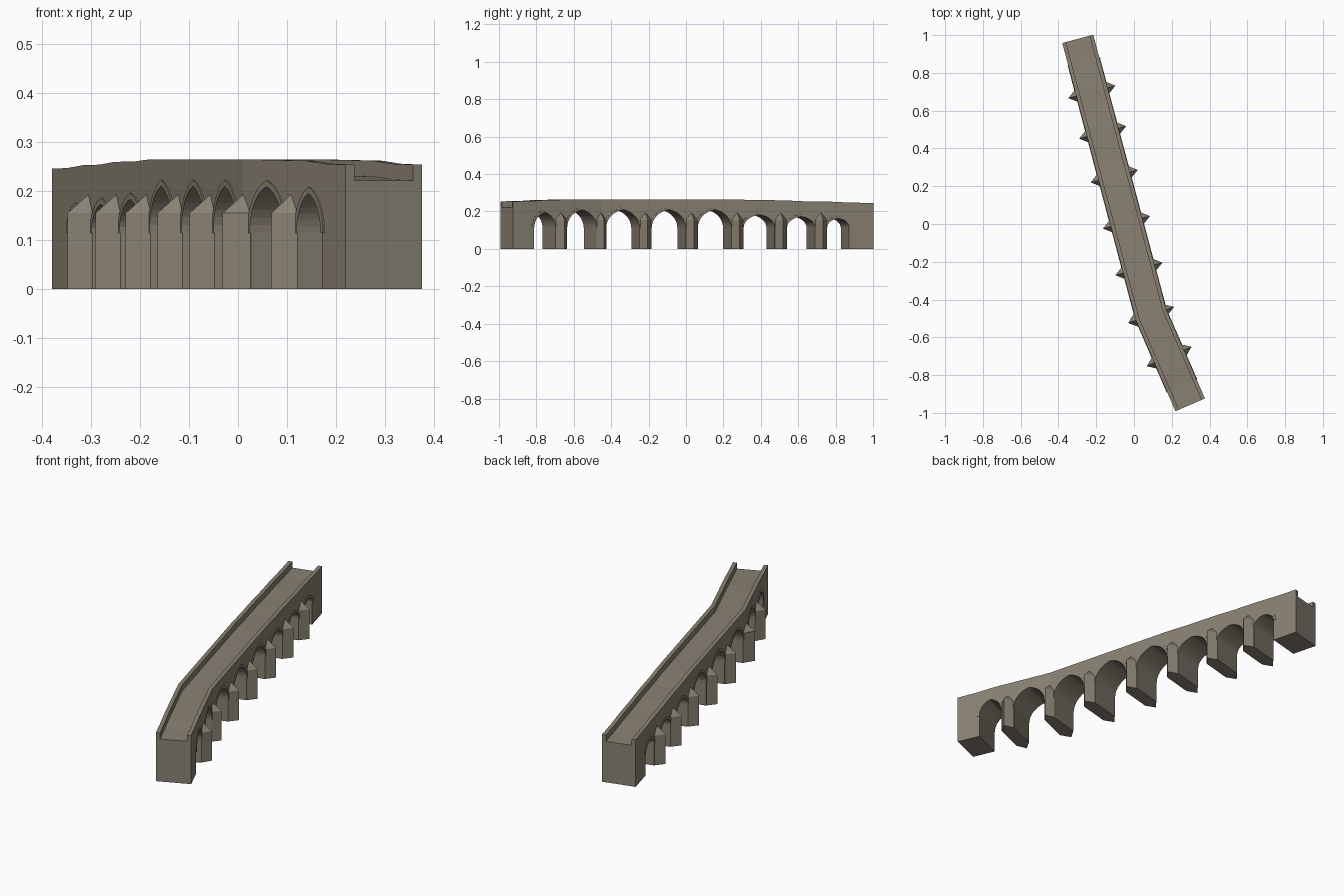
import bpy, bmesh, math
from mathutils import Vector

cube = bpy.data.objects.get("Cube")
if cube:
    bpy.data.objects.remove(cube, do_unlink=True)

# Stone material
stone = bpy.data.materials.new("taupe stone")
stone.use_nodes = True
colour = (0.25, 0.22, 0.172, 1)
stone.diffuse_color = colour
stone.node_tree.nodes["Principled BSDF"].inputs["Base Color"].default_value = colour

# Bent centre line of the bridge
START, BEND, END = Vector((-0.2975, 0.98)), Vector((0.09, -0.48)), Vector((0.2975, -0.9575))
DIR_N, DIR_S = (BEND - START).normalized(), (END - BEND).normalized()
LEN_N = (BEND - START).length
LENGTH = LEN_N + (END - BEND).length

HALF = 0.085        # half width
PARAPET = 0.02      # parapet thickness
DEPTH = 0.032       # deck below parapet top
PIER = 0.034        # half pier length
SPRING = 0.115      # arch spring height
PIERS = [0.29, 0.512, 0.752, 1.005, 1.26, 1.512, 1.752]
CROWNS = [0.163, 0.173, 0.183, 0.21, 0.21, 0.21, 0.209, 0.195]
TOP = [(0, 0.246), (0.12, 0.247), (0.25, 0.253), (0.38, 0.254), (0.5, 0.26), (0.65, 0.26),
       (0.77, 0.265), (1.5, 0.265), (1.83, 0.262), (1.92, 0.256), (LENGTH, 0.254)]


def place(s, d, z):
    """Point at distance s along the bridge, d to its +x side, height z."""
    centre = START + DIR_N * s if s < LEN_N else BEND + DIR_S * (s - LEN_N)
    t = min(max((s - LEN_N) / 0.07 + 0.5, 0), 1)
    way = DIR_N.lerp(DIR_S, t).normalized()
    p = centre + Vector((-way.y, way.x)) * d
    return Vector((p.x, p.y, z))


def top_at(s):
    for (a, za), (b, zb) in zip(TOP, TOP[1:]):
        if s <= b:
            return za + (zb - za) * (s - a) / (b - a)
    return TOP[-1][1]


def add_object(name, bm):
    bmesh.ops.remove_doubles(bm, verts=bm.verts, dist=1e-5)
    bmesh.ops.recalc_face_normals(bm, faces=bm.faces)
    mesh = bpy.data.meshes.new(name)
    bm.to_mesh(mesh)
    bm.free()
    mesh.materials.append(stone)
    bpy.context.collection.objects.link(bpy.data.objects.new(name, mesh))


def sweep(bm, sections):
    """Join closed cross-sections with quads, leaving out empty ones, and cap the ends."""
    rings = [[bm.verts.new(p) for p in sec] for sec in sections]
    n = len(rings[0])
    for a, b in zip(rings, rings[1:]):
        for i in range(n):
            j = (i + 1) % n
            quad = (a[i], a[j], b[j], b[i])
            diag = (quad[2].co - quad[0].co).cross(quad[3].co - quad[1].co)
            if diag.length > 1e-9:
                bm.faces.new(quad)
    bm.faces.new(rings[0])
    bm.faces.new(rings[-1])


def arch(a, b, crown, grow=0.0, steps=8):
    """Pointed arch made of two arcs, from a to b."""
    half, mid = (b - a) / 2 + grow, (a + b) / 2
    shift = 0.3 * half
    radius = half + shift
    full = math.acos(shift / radius)
    rise = (crown + grow - SPRING) / (radius * math.sin(full))
    side = []
    for i in range(steps + 1):
        ang = full * i / steps
        side.append((radius * math.cos(ang) - shift, SPRING + rise * radius * math.sin(ang)))
    return [(mid - x, z) for x, z in side] + [(mid + x, z) for x, z in side[-2::-1]]


# Openings between the piers and the two abutments
starts = [0.135] + [p + PIER for p in PIERS]
ends = [p - PIER for p in PIERS] + [LENGTH - 0.122]
openings = list(zip(starts, ends, CROWNS))

# Underside profile, with extra stations at the bend and the abutments
under = [(0, 0), (0.12, 0)]
for a, b, crown in openings:
    under += [(a, 0)] + arch(a, b, crown) + [(b, 0)]
    if b < LEN_N < b + 2 * PIER:
        under.append((LEN_N, 0))
under += [(LENGTH - 0.11, 0), (LENGTH, 0)]

# Bridge body: walls, vaults, deck and parapets in one sweep
inner = HALF - PARAPET
sections = []
for s, low in under:
    t = top_at(s)
    outline = [(-HALF, low), (-HALF, t), (-inner, t), (-inner, t - DEPTH),
               (inner, t - DEPTH), (inner, t), (HALF, t), (HALF, low)]
    sections.append([place(s, d, z) for d, z in outline])
body = bmesh.new()
sweep(body, sections)
add_object("bridge_body", body)

# Raised arch rings on both faces
rings = bmesh.new()
for a, b, crown in openings:
    for side in (-1, 1):
        back, front = side * (HALF - 0.003), side * (HALF + 0.003)
        secs = []
        for (si, zi), (so, zo) in zip(arch(a, b, crown), arch(a, b, crown, 0.013)):
            secs.append([place(si, back, zi), place(si, front, zi),
                         place(so, front, zo), place(so, back, zo)])
        sweep(rings, secs)
add_object("arch_rings", rings)

# Pointed cutwaters with sloping caps on both ends of every pier
cutwaters = bmesh.new()
for p in PIERS:
    for side in (-1, 1):
        wall, tip = side * (HALF - 0.002), side * (HALF + 0.044)
        plan = [(p - PIER, wall), (p, tip), (p + PIER, wall)]
        low = [cutwaters.verts.new(place(s, d, 0)) for s, d in plan]
        high = [cutwaters.verts.new(place(s, d, 0.155)) for s, d in plan]
        apex = cutwaters.verts.new(place(p, wall, 0.195))
        cutwaters.faces.new(low)
        for i in (0, 1):
            cutwaters.faces.new((low[i], low[i + 1], high[i + 1], high[i]))
            cutwaters.faces.new((high[i], high[i + 1], apex))
        cutwaters.faces.new((low[2], low[0], high[0], apex, high[2]))
add_object("pier_cutwaters", cutwaters)
